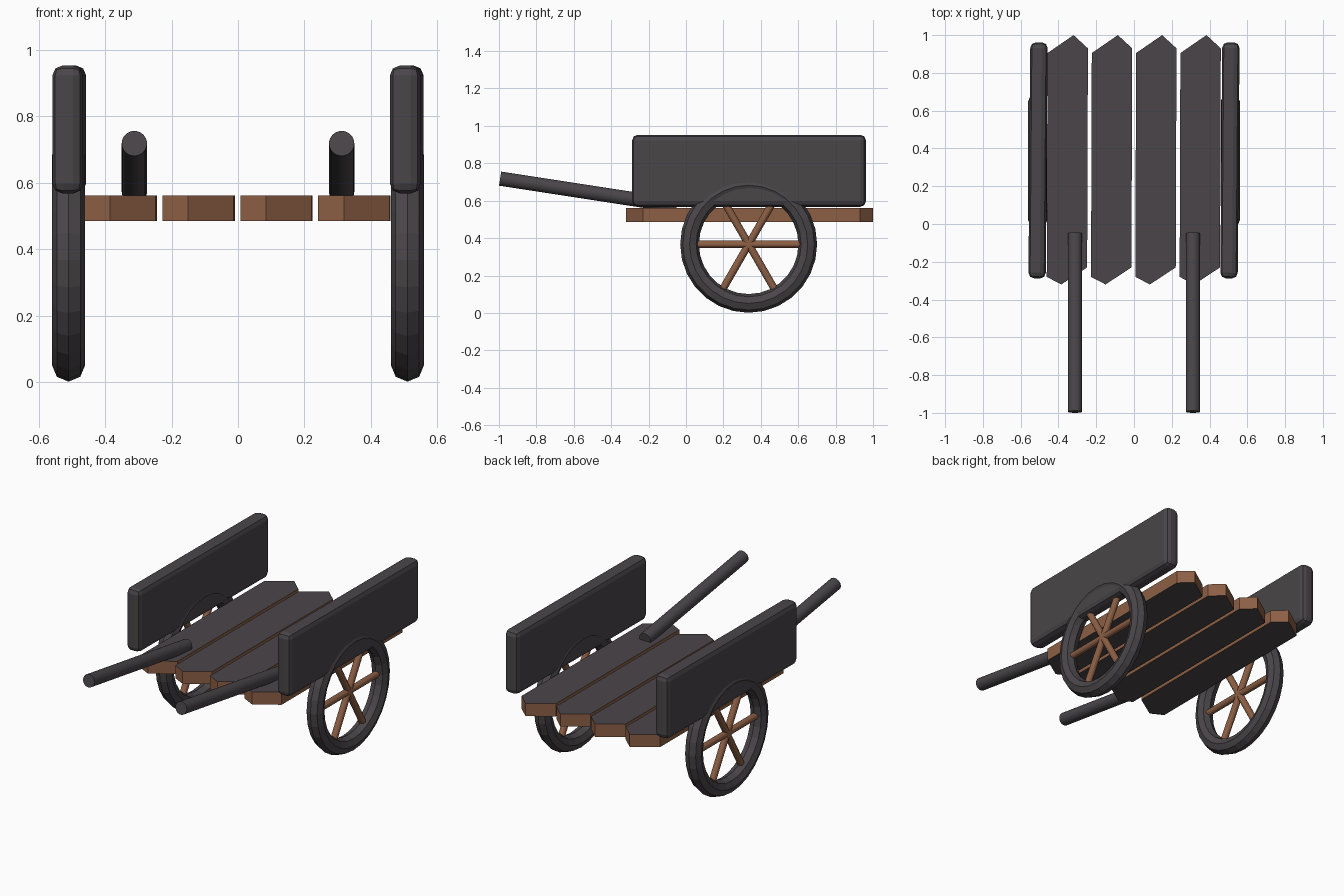
import bpy, bmesh, math
from mathutils import Vector

if "Cube" in bpy.data.objects:
    bpy.data.objects.remove(bpy.data.objects["Cube"])


def material(name, rgb):
    m = bpy.data.materials.new(name)
    m.diffuse_color = (*rgb, 1.0)
    m.use_nodes = True
    m.node_tree.nodes["Principled BSDF"].inputs["Base Color"].default_value = m.diffuse_color
    return m


DARK = material("dark charcoal", (0.068, 0.060, 0.066))
BROWN = material("warm brown wood", (0.265, 0.115, 0.060))


def finish(name, mat):
    ob = bpy.context.object
    ob.name = name
    ob.data.materials.append(mat)
    return ob


def rod(name, a, b, radius, sides, mat):
    a, b = Vector(a), Vector(b)
    d = b - a
    bpy.ops.mesh.primitive_cylinder_add(
        vertices=sides, radius=radius, depth=d.length, location=(a + b) / 2,
        rotation=d.to_track_quat('Z', 'Y').to_euler())
    return finish(name, mat)


# bed planks: pointed outline, dark top and bottom, brown edges
OUTLINE = [(-0.462, -0.28), (-0.385, -0.32), (-0.248, -0.23),
           (-0.244, 0.93), (-0.32, 1.0), (-0.458, 0.905)]
Z0, Z1 = 0.485, 0.562
for i in range(4):
    me = bpy.data.meshes.new("plank")
    bm = bmesh.new()
    base = bm.faces.new([bm.verts.new((x + i * 0.2345, y, Z0)) for x, y in OUTLINE])
    ext = bmesh.ops.extrude_face_region(bm, geom=[base], use_keep_orig=True)
    for v in ext["geom"]:
        if isinstance(v, bmesh.types.BMVert):
            v.co.z = Z1
    bmesh.ops.recalc_face_normals(bm, faces=bm.faces)
    for f in bm.faces:
        f.material_index = 0 if abs(f.normal.z) > 0.5 else 1
    bm.to_mesh(me)
    bm.free()
    me.materials.append(DARK)
    me.materials.append(BROWN)
    ob = bpy.data.objects.new(f"bed_plank_{i + 1}", me)
    bpy.context.collection.objects.link(ob)

WY, WZ = 0.335, 0.367
for side, s in (("left", -1), ("right", 1)):
    # side board with rounded edges, very slightly skewed
    bpy.ops.mesh.primitive_cube_add(size=1, location=(s * 0.508, 0.337, 0.76),
                                    rotation=(0, 0, -0.008))
    board = finish(f"{side}_side_board", DARK)
    board.scale = (0.092, 1.25, 0.385)
    bpy.ops.object.transform_apply(location=False, rotation=False, scale=True)
    bev = board.modifiers.new("rounded edges", 'BEVEL')
    bev.width = 0.03
    bev.segments = 2

    # wheel rim
    bpy.ops.mesh.primitive_torus_add(
        major_radius=0.316, minor_radius=0.05, major_segments=28, minor_segments=8,
        location=(s * 0.51, WY, WZ), rotation=(0, math.pi / 2, 0))
    finish(f"{side}_wheel_rim", DARK)

    # spokes, each crossing the whole wheel
    for k in range(3):
        a = math.radians(60 * k)
        dy, dz = 0.3 * math.cos(a), 0.3 * math.sin(a)
        rod(f"{side}_spoke_{k + 1}", (s * 0.51, WY - dy, WZ - dz),
            (s * 0.51, WY + dy, WZ + dz), 0.02, 12, BROWN)

    # pull handle
    rod(f"{side}_handle", (s * 0.312, -0.994, 0.718), (s * 0.312, -0.05, 0.573),
        0.038, 32, DARK)
